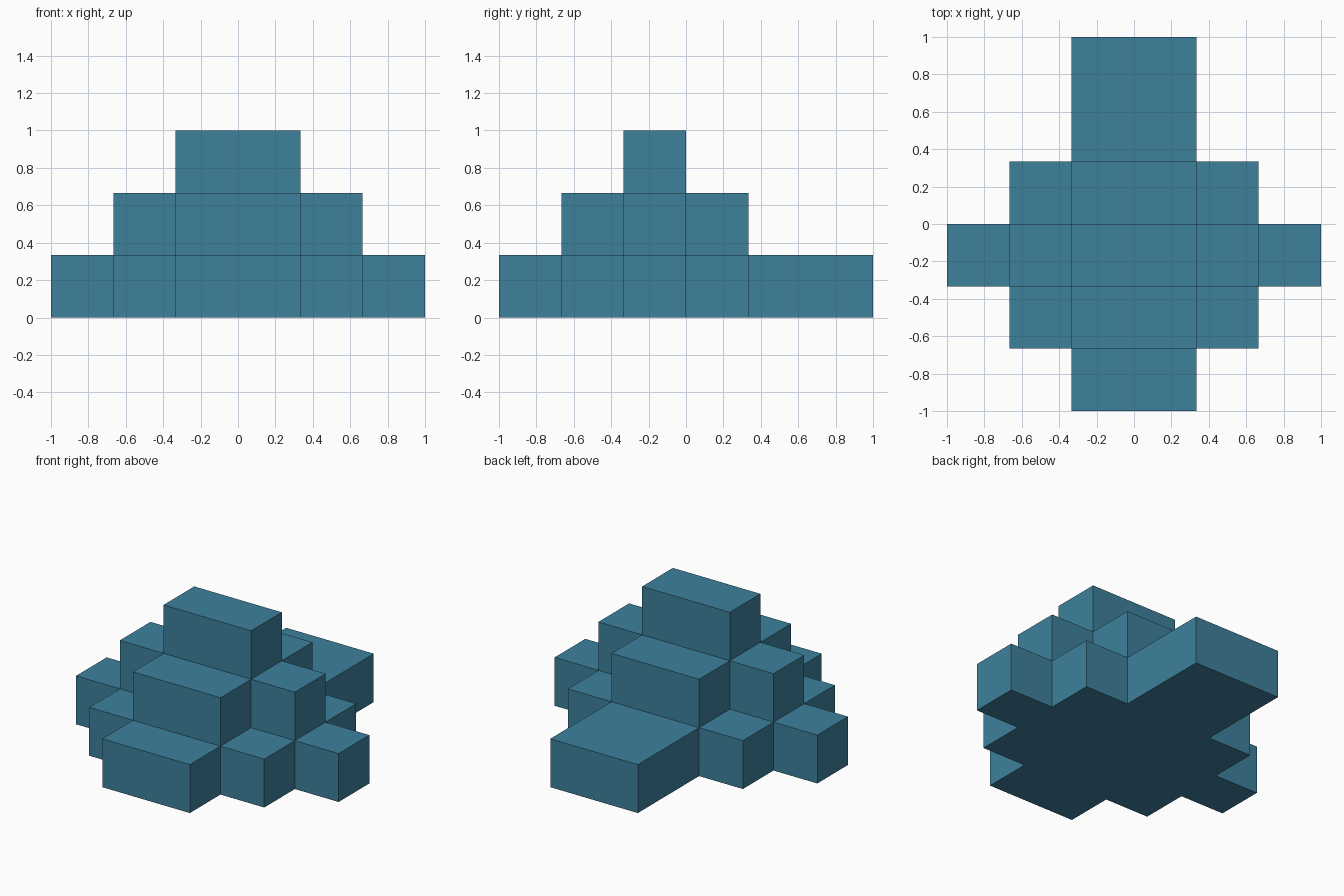
import bpy, bmesh, math

if "Cube" in bpy.data.objects:
    bpy.data.objects.remove(bpy.data.objects["Cube"])

U = 1 / 3  # block size


def height(i, j):
    """Blocks stacked on cell (i, j); the back arm is one block longer."""
    if not (-3 <= i <= 2 and -3 <= j <= 2):
        return 0
    dx = i if i >= 0 else -i - 1
    dy = min(abs(j + 1), 2)
    return max(0, 3 - dx - dy)


def filled(i, j, k):
    return 0 <= k < height(i, j)


# Stepped block pyramid: only the exposed faces of each block
bm = bmesh.new()
for i in range(-3, 3):
    for j in range(-3, 3):
        for k in range(height(i, j)):
            for axis in range(3):
                for side in (0, 1):
                    near = [i, j, k]
                    near[axis] += 1 if side else -1
                    if filled(*near):
                        continue
                    a, b = (axis + 1) % 3, (axis + 2) % 3
                    corners = []
                    for u, v in ((0, 0), (1, 0), (1, 1), (0, 1)):
                        p = [i, j, k]
                        p[axis] += side
                        p[a] += u
                        p[b] += v
                        corners.append(bm.verts.new([c * U for c in p]))
                    bm.faces.new(corners if side else corners[::-1])

# Weld the blocks and merge coplanar faces
bmesh.ops.remove_doubles(bm, verts=bm.verts, dist=0.001)
bmesh.ops.dissolve_limit(bm, angle_limit=math.radians(1), verts=bm.verts, edges=bm.edges)

mesh = bpy.data.meshes.new("stepped_pyramid")
bm.to_mesh(mesh)
bm.free()

blue = bpy.data.materials.new("teal blue")
blue.diffuse_color = (0.048, 0.220, 0.335, 1)
blue.use_nodes = True
blue.node_tree.nodes["Principled BSDF"].inputs["Base Color"].default_value = blue.diffuse_color
mesh.materials.append(blue)
bpy.context.collection.objects.link(bpy.data.objects.new("stepped_pyramid", mesh))
